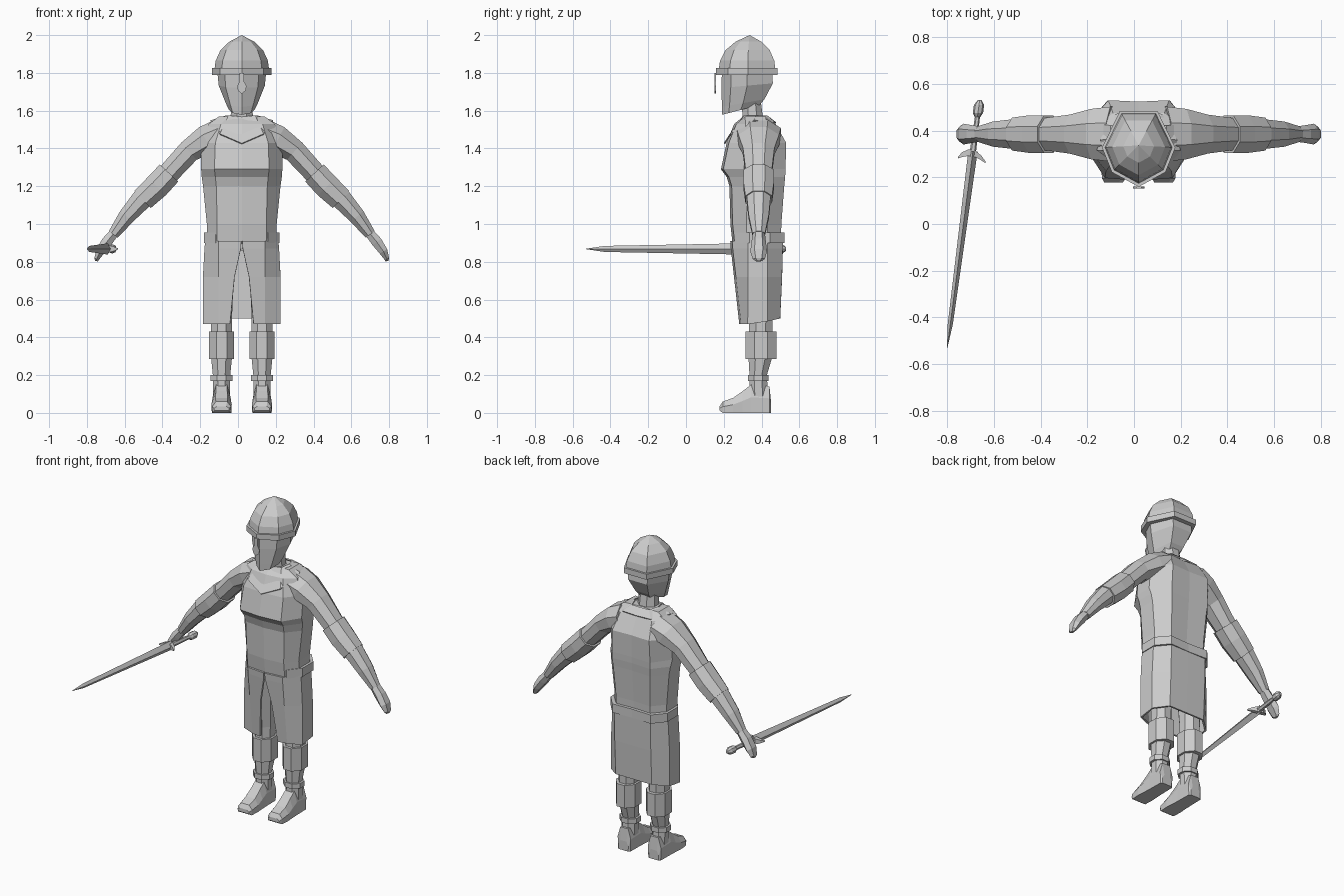
import bpy, bmesh, math
from mathutils import Vector

if "Cube" in bpy.data.objects:
    bpy.data.objects.remove(bpy.data.objects["Cube"])

CX = 0.02  # body centre line
grey = bpy.data.materials.new("light_grey")
grey.diffuse_color = (0.6, 0.6, 0.6, 1)
grey.use_nodes = True
grey.node_tree.nodes["Principled BSDF"].inputs["Base Color"].default_value = grey.diffuse_color


def loft(name, rings, closed=True, caps=True, solid=0):
    """Skin a list of equal-length point rings."""
    bm = bmesh.new()
    vs = [[bm.verts.new(p) for p in r] for r in rings]
    n = len(rings[0])
    for a, b in zip(vs, vs[1:]):
        for i in range(n if closed else n - 1):
            j = (i + 1) % n
            bm.faces.new((a[i], a[j], b[j], b[i]))
    if caps and closed:
        bm.faces.new(vs[0])
        bm.faces.new(vs[-1])
    bmesh.ops.remove_doubles(bm, verts=bm.verts, dist=0.0005)
    bmesh.ops.recalc_face_normals(bm, faces=bm.faces)
    me = bpy.data.meshes.new(name)
    bm.to_mesh(me)
    bm.free()
    me.materials.append(grey)
    ob = bpy.data.objects.new(name, me)
    bpy.context.collection.objects.link(ob)
    if solid:
        m = ob.modifiers.new("thickness", 'SOLIDIFY')
        m.thickness = solid
        m.offset = 0
    return ob


def mirrored(half):
    """Half outline (dx, y, z) from front centre to back centre -> full ring."""
    right = [(CX + x, y, z) for x, y, z in half]
    left = [(CX - x, y, z) for x, y, z in reversed(half) if x > 1e-6]
    return right + left


def body_ring(z, hw, yf, yb, fw, bw):
    ym = (yf + yb) / 2
    return mirrored([(0, yf, z), (fw, yf + 0.012, z), (hw, ym - 0.05, z),
                     (hw, ym + 0.06, z), (bw, yb, z), (0, yb - 0.006, z)])


def oval(cx, cy, z, rx, ry, n=8):
    k = 1 / math.cos(math.pi / n)
    return [(cx + rx * k * math.cos((i + .5) * math.tau / n),
             cy + ry * k * math.sin((i + .5) * math.tau / n), z) for i in range(n)]


def tube(name, pts, side, cy=0.385, n=8):
    """Limb along (dx, z, r across, r in y) points."""
    rings = []
    for i, (dx, z, rp, ry) in enumerate(pts):
        a, b = pts[max(i - 1, 0)], pts[min(i + 1, len(pts) - 1)]
        t = Vector((b[0] - a[0], b[1] - a[1])).normalized()
        ring = []
        for k in range(n):
            c = math.cos((k + .5) * math.tau / n) * rp * 1.06
            s = math.sin((k + .5) * math.tau / n) * ry * 1.06
            ring.append((CX + side * (dx - t.y * c), cy + s, z + t.x * c))
        rings.append(ring)
    return loft(name, rings)


# Tunic, with the chest overhanging the belly
loft("tunic", [body_ring(*r) for r in (
    (0.86, .185, .25, .50, .13, .12), (1.0, .185, .235, .505, .13, .12),
    (1.2, .205, .23, .52, .135, .13), (1.25, .212, .215, .525, .14, .135),
    (1.29, .215, .185, .527, .145, .135), (1.43, .215, .215, .53, .14, .13),
    (1.53, .175, .255, .475, .11, .11), (1.57, .12, .305, .42, .07, .08))])

# Belt, hidden under the tunic at the front
loft("belt", [body_ring(z, .20, .25, .522, .14, .135) for z in (.90, .955)])

# Pointed collar lying on the chest
loft("collar", [mirrored([(0, .30, 1.565), (.07, .31, 1.572), (.08, .37, 1.572), (.06, .43, 1.57), (0, .43, 1.57)]),
                mirrored([(0, .203, 1.425), (.115, .235, 1.475), (.165, .36, 1.545),
                          (.10, .47, 1.535), (0, .475, 1.535)])], caps=False, solid=.008)


# Skirt with a slit opening at the front
def skirt_ring(z, s, hw, yf, yb, lift=0):
    half = [(s, yf, z), (.12, yf + .01, z), (hw, .33, z), (hw, .43, z + lift / 2),
            (.125, yb, z + lift), (0, yb, z + lift)]
    right = [(CX + x, y, w) for x, y, w in half]
    return right + [(CX - x, y, w) for x, y, w in reversed(half[:-1])]


loft("skirt", [skirt_ring(.91, .002, .188, .24, .508),
               skirt_ring(.87, .005, .192, .243, .507),
               skirt_ring(.72, .038, .20, .26, .503),
               skirt_ring(.47, .062, .20, .288, .493, .03)], closed=False, solid=.012)

# Neck and head
loft("neck", [oval(CX, .355, 1.54, .06, .055), oval(CX, .345, 1.66, .055, .05)])


def head_ring(zf, zb, w, yf, yb):
    h = [(0, 0), (.7, .18), (1, .5), (.55, 1)]
    return mirrored([(x * w, yf + t * (yb - yf), zf + t * (zb - zf)) for x, t in h])


loft("head", [head_ring(1.578, 1.63, .068, .19, .39), head_ring(1.62, 1.66, .085, .19, .415),
              head_ring(1.72, 1.745, .122, .188, .46), head_ring(1.81, 1.81, .13, .19, .455)])


# Helmet: rim, faceted dome and nose guard
def helmet_ring(z, k):
    h = [(0, -.178), (.115, -.115), (.157, -.01), (.08, .148)]
    return mirrored([(x * k, .337 + y * k, z) for x, y in h])


loft("helmet_rim", [helmet_ring(1.79, 1), helmet_ring(1.825, 1)])
loft("helmet_dome", [helmet_ring(z, k) for z, k in
                     ((1.82, .92), (1.865, .88), (1.92, .72), (1.965, .42), (2.0, .0001))])
guard = [(.012, 1.80), (.012, 1.755), (.025, 1.73), (.02, 1.705), (.003, 1.692)]
loft("nose_guard", [[(CX + w, y, z) for w, y in ((-x, .16), (x, .16), (x, .152), (-x, .152))]
                    for x, z in guard])

for side, tag in ((1, "left"), (-1, "right")):
    # Arm, elbow cuff and hand
    tube("arm_" + tag, [(.11, 1.475, .085, .12), (.19, 1.445, .078, .11), (.28, 1.385, .062, .085),
                        (.39, 1.265, .058, .07), (.53, 1.13, .056, .064), (.61, 1.04, .045, .055),
                        (.68, .945, .03, .034)], side)
    tube("cuff_" + tag, [(.385, 1.27, .068, .082), (.45, 1.2, .069, .082), (.525, 1.13, .064, .072)], side)
    tube("hand_" + tag, [(.67, .96, .026, .03), (.715, .905, .031, .036), (.75, .855, .025, .042),
                         (.768, .815, .014, .03), (.769, .803, .008, .015)], side, n=6)
    # Leg with knee cuff and ankle band
    lx = CX + side * .107
    loft("leg_" + tag, [oval(lx, y, z, rx, ry) for z, y, rx, ry in (
        (.08, .385, .045, .05), (.2, .382, .046, .046), (.29, .393, .055, .062),
        (.5, .397, .055, .062), (.86, .385, .07, .085))])
    loft("knee_cuff_" + tag, [oval(lx, .397, z, .067, .081) for z in (.285, .43)])
    loft("ankle_band_" + tag, [oval(lx, .382, z, .059, .055) for z in (.168, .2)])
    # Boot, lofted from heel to toe
    boot = []
    for y, w, h in ((.45, .035, .06), (.442, .046, .14), (.345, .048, .15), (.30, .05, .115),
                    (.25, .054, .08), (.195, .05, .06), (.178, .04, .035)):
        z0 = 0 if y > .19 else .012
        boot.append([(lx + a * w, y, z0 + b * (h - z0)) for a, b in
                     ((-.95, 0), (.95, 0), (1, .55), (.6, 1), (-.6, 1), (-1, .55))])
    loft("boot_" + tag, boot)


# Sword: pommel, grip, curved guard and diamond blade along a slanted line
def sword_part(name, sections, n):
    rings = []
    for y, rx, rz in sections:
        cx = -.8 + .131 * (y + .53)
        rings.append([(cx + rx * math.cos(k * math.tau / n), y, .868 + rz * math.sin(k * math.tau / n))
                      for k in range(n)])
    return loft(name, rings)


sword_part("pommel", [(.455, .01, .01), (.475, .022, .024), (.51, .022, .024), (.53, .008, .01)], 8)
sword_part("grip", [(.29, .014, .016), (.46, .011, .013)], 6)
sword_part("blade", [(.31, .02, .03), (-.43, .011, .016), (-.53, .001, .001)], 4)
cross = []
for u, rz, ry in ((-.078, .006, .004), (-.055, .018, .01), (-.02, .03, .014),
                  (.02, .03, .014), (.055, .018, .01), (.078, .006, .004)):
    x, y = -.695 + u * .75, .305 - u * .13 - 5 * u * u
    cross.append([(x, y + ry * a, .868 + rz * b) for a, b in ((-1, -.6), (1, -.6), (1, .6), (-1, .6))])
loft("sword_guard", cross)
